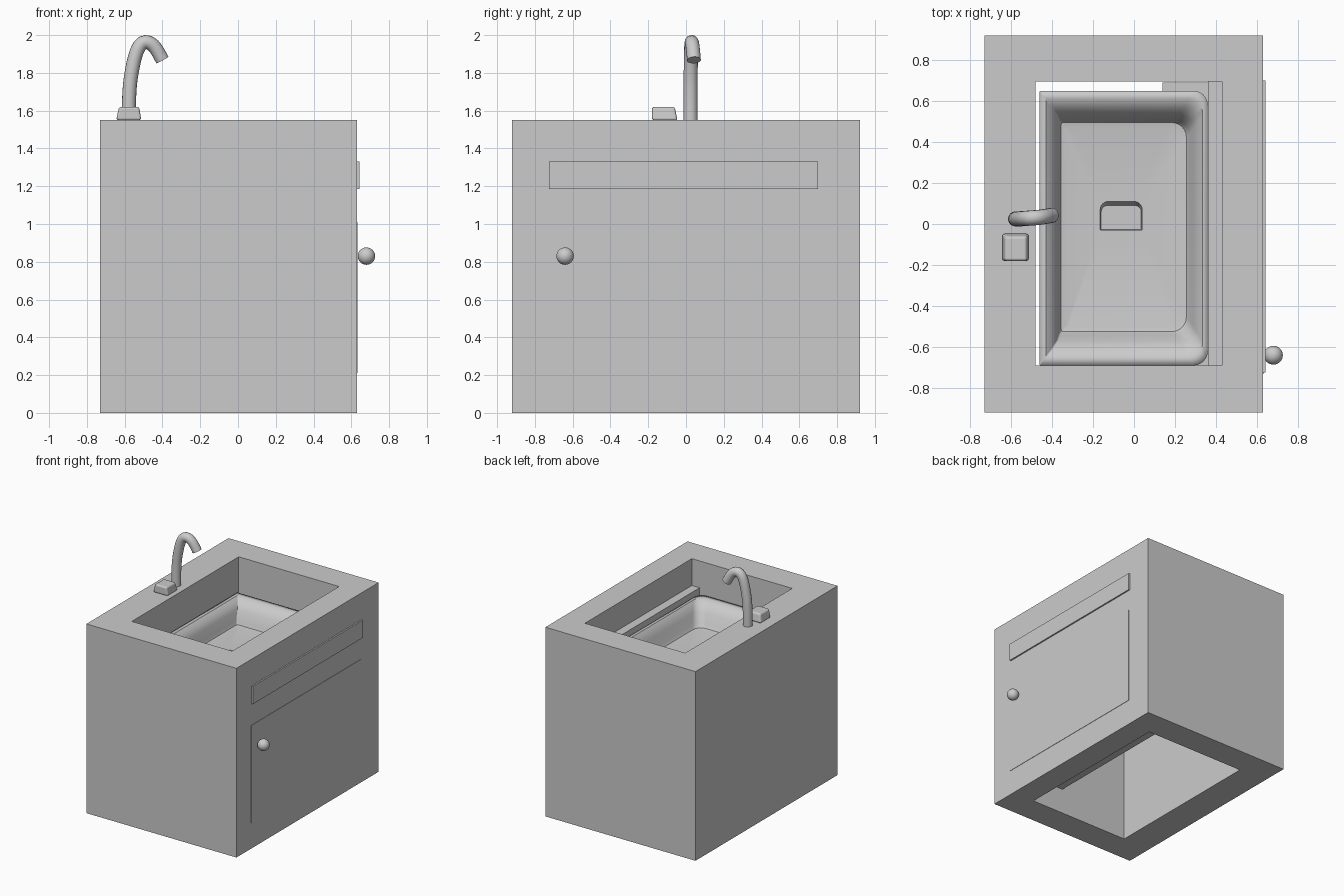
import bpy, bmesh, math
from mathutils import Vector

if "Cube" in bpy.data.objects:
    bpy.data.objects.remove(bpy.data.objects["Cube"])


def make_object(name, verts, faces, smooth=False):
    mesh = bpy.data.meshes.new(name)
    mesh.from_pydata(verts, [], faces)
    mesh.update()
    obj = bpy.data.objects.new(name, mesh)
    bpy.context.collection.objects.link(obj)
    if smooth:
        bpy.ops.object.select_all(action='DESELECT')
        obj.select_set(True)
        bpy.context.view_layer.objects.active = obj
        bpy.ops.object.shade_smooth_by_angle(angle=math.radians(35))
    return obj


def rect(x0, x1, y0, y1, z, radii=None, steps=6):
    """Counter-clockwise rectangle; radii = (SW, SE, NE, NW) rounds the corners."""
    corners = [(x0, y0, 1, 1), (x1, y0, -1, 1), (x1, y1, -1, -1), (x0, y1, 1, -1)]
    if radii is None:
        return [(x, y, z) for x, y, _, _ in corners]
    pts = []
    for k, (x, y, sx, sy) in enumerate(corners):
        r = radii[k]
        for s in range(steps + 1):
            a = math.pi + (k + s / steps) * math.pi / 2
            pts.append((x + sx * r + r * math.cos(a), y + sy * r + r * math.sin(a), z))
    return pts


def loft(name, loops, closed=False, bottom=False, top=False, smooth=False):
    n, m = len(loops[0]), len(loops)
    faces = []
    for j in range(m if closed else m - 1):
        a, b = j * n, ((j + 1) % m) * n
        faces += [(a + i, a + (i + 1) % n, b + (i + 1) % n, b + i) for i in range(n)]
    if bottom:
        faces.append(tuple(reversed(range(n))))
    if top:
        faces.append(tuple((m - 1) * n + i for i in range(n)))
    return make_object(name, [p for loop in loops for p in loop], faces, smooth)


def box(name, x0, x1, y0, y1, z0, z1):
    return loft(name, [rect(x0, x1, y0, y1, z0), rect(x0, x1, y0, y1, z1)],
                bottom=True, top=True)


# Cabinet: thick rectangular tube open at top and bottom
outer, inner = (-0.73, 0.63, -0.92, 0.92), (-0.48, 0.43, -0.69, 0.695)
loft("cabinet", [rect(*outer, 0), rect(*outer, 1.55), rect(*inner, 1.55), rect(*inner, 0)],
     closed=True)

# Door and drawer reach through the front wall into the opening
box("door", 0.14, 0.633, -0.73, 0.69, 0.21, 1.01)
box("drawer", 0.36, 0.642, -0.725, 0.70, 1.185, 1.33)

# Door knob
bm = bmesh.new()
bmesh.ops.create_uvsphere(bm, u_segments=32, v_segments=16, radius=0.046)
bmesh.ops.translate(bm, verts=bm.verts, vec=Vector((0.68, -0.64, 0.83)))
knob = make_object("door_knob", [], [])
bm.to_mesh(knob.data)
bm.free()
knob.data.shade_smooth()

# Sink basin: crisp on the tap side, rounded on the door side, with a drain recess
profile = [
    (-0.46, 0.36, -0.69, 0.65, 1.28, 0.07, 0.004),
    (-0.43, 0.335, -0.65, 0.61, 1.28, 0.07, 0.004),
    (-0.40, 0.315, -0.61, 0.57, 1.255, 0.07, 0.004),
    (-0.375, 0.29, -0.57, 0.53, 1.21, 0.07, 0.006),
    (-0.365, 0.27, -0.54, 0.505, 1.13, 0.07, 0.008),
    (-0.355, 0.255, -0.525, 0.495, 1.105, 0.07, 0.01),
    (-0.33, 0.23, -0.50, 0.47, 1.10, 0.07, 0.01),
]
loops = [rect(*p[:5], (p[6], p[5], p[5], p[6])) for p in profile]
loops += [rect(-0.165, 0.04, -0.03, 0.11, 1.10, (0.004, 0.004, 0.04, 0.04)),
          rect(-0.16, 0.035, -0.027, 0.09, 1.06, (0.004, 0.004, 0.03, 0.03))]
sink = loft("sink_basin", loops, top=True, smooth=True)
shell = sink.modifiers.new("shell", 'SOLIDIFY')
shell.thickness, shell.offset = 0.02, -1

# Tap handle: tapered block with softened edges
handle = loft("tap_handle", [rect(-0.645, -0.512, -0.18, -0.045, 1.55),
                             rect(-0.63, -0.523, -0.18, -0.06, 1.62)], bottom=True, top=True)
soft = handle.modifiers.new("soft_edges", 'BEVEL')
soft.width, soft.segments = 0.012, 3

# Curved spout
curve = bpy.data.curves.new("tap_spout", 'CURVE')
curve.dimensions = '3D'
curve.bevel_depth, curve.bevel_resolution = 0.037, 6
curve.use_fill_caps, curve.resolution_u = True, 8
path = [((-0.578, 0.025, 1.54), (0, 0, 0.10)),
        ((-0.565, 0.025, 1.79), (0.012, 0, 0.07)),
        ((-0.49, 0.03, 1.963), (0.045, 0.003, 0)),
        ((-0.40, 0.042, 1.868), (0.025, 0.003, -0.045))]
spline = curve.splines.new('BEZIER')
spline.bezier_points.add(len(path) - 1)
for bp, (co, t) in zip(spline.bezier_points, path):
    bp.co = co
    bp.handle_left = Vector(co) - Vector(t)
    bp.handle_right = Vector(co) + Vector(t)
spout = bpy.data.objects.new("tap_spout", curve)
bpy.context.collection.objects.link(spout)
